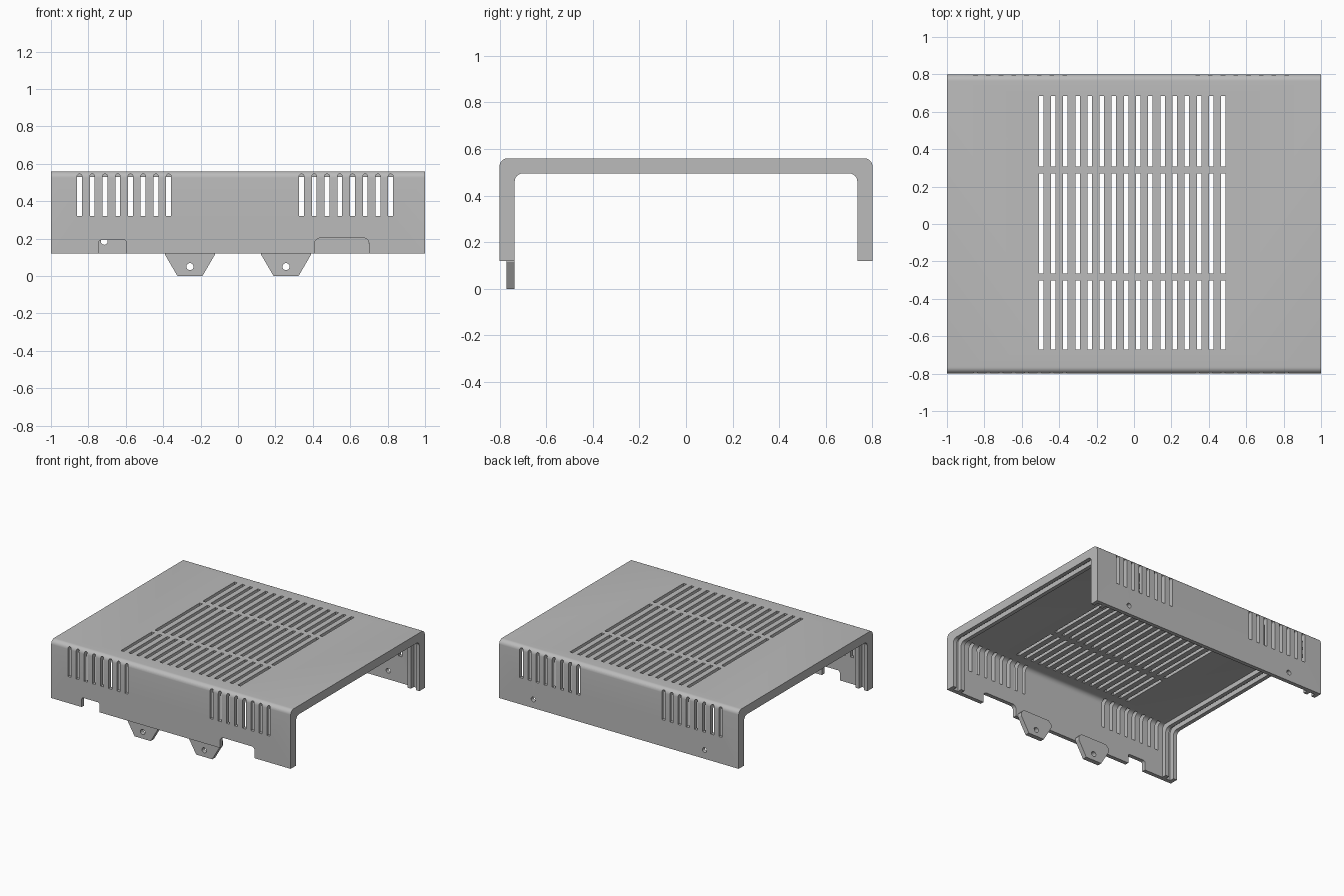
import bpy, bmesh
from math import sin, cos, pi, radians
from mathutils import Vector

if "Cube" in bpy.data.objects:
    bpy.data.objects.remove(bpy.data.objects["Cube"], do_unlink=True)

grey = bpy.data.materials.new("plain grey")
grey.use_nodes = True
colour = (0.5, 0.5, 0.5, 1)
grey.diffuse_color = colour
grey.node_tree.nodes["Principled BSDF"].inputs["Base Color"].default_value = colour


def rounded(corners, steps=8):
    """Outline from (a, b, radius) square corners; radius 0 stays sharp."""
    out = []
    for i, (a, b, r) in enumerate(corners):
        p = Vector((a, b))
        if r == 0:
            out.append(p)
            continue
        u = (Vector(corners[i - 1][:2]) - p).normalized()
        v = (Vector(corners[(i + 1) % len(corners)][:2]) - p).normalized()
        for k in range(steps + 1):
            t = pi / 2 * k / steps
            out.append(p + r * (u + v) - r * (v * cos(t) + u * sin(t)))
    return out


def box(a0, a1, b0, b1, r=0):
    """Rectangle outline whose two upper corners may be rounded."""
    return rounded([(a0, b0, 0), (a0, b1, r), (a1, b1, r), (a1, b0, 0)])


def circle(a, b, r, n=20):
    return [Vector((a + r * cos(2 * pi * k / n), b + r * sin(2 * pi * k / n))) for k in range(n)]


def prism(bm, outline, axis, lo, hi):
    """Extrude an outline along an axis: x uses (y, z), y uses (x, z), z uses (x, y)."""
    def place(p, d):
        return {"x": (d, p.x, p.y), "y": (p.x, d, p.y), "z": (p.x, p.y, d)}[axis]
    face = bm.faces.new([bm.verts.new(place(p, lo)) for p in outline])
    moved = bmesh.ops.extrude_face_region(bm, geom=[face])["geom"]
    shift = Vector(place(Vector((0, 0)), hi - lo))
    bmesh.ops.translate(bm, vec=shift, verts=[g for g in moved if isinstance(g, bmesh.types.BMVert)])


def make(name, bm):
    bmesh.ops.recalc_face_normals(bm, faces=bm.faces)
    mesh = bpy.data.meshes.new(name)
    bm.to_mesh(mesh)
    bm.free()
    ob = bpy.data.objects.new(name, mesh)
    bpy.context.collection.objects.link(ob)
    mesh.materials.append(grey)
    return ob


def activate(ob):
    bpy.ops.object.select_all(action="DESELECT")
    ob.select_set(True)
    bpy.context.view_layer.objects.active = ob


def cut(ob, cutter):
    cutter.hide_render = True
    mod = ob.modifiers.new("cut", "BOOLEAN")
    mod.operation, mod.solver, mod.object = "DIFFERENCE", "EXACT", cutter
    activate(ob)
    bpy.ops.object.modifier_apply(modifier=mod.name)
    bpy.data.objects.remove(cutter, do_unlink=True)


BOTTOM, TOP, HALF = 0.12, 0.56, 0.8
RIB, SKIN, FILLET = 0.065, 0.03, 0.035

# Cover: thick bent sheet, later thinned between the end ribs
bm = bmesh.new()
prism(bm, rounded([
    (-HALF, BOTTOM, 0), (-HALF, TOP, FILLET), (HALF, TOP, FILLET), (HALF, BOTTOM, 0),
    (HALF - RIB, BOTTOM, 0), (HALF - RIB, TOP - RIB, FILLET),
    (RIB - HALF, TOP - RIB, FILLET), (RIB - HALF, BOTTOM, 0)]), "x", -1, 1)
cover = make("cover", bm)

# Interior and the panel grooves between paired ribs
bm = bmesh.new()
for lo, hi in ((-0.97, -0.93), (-0.9, 0.9), (0.93, 0.97)):
    prism(bm, box(SKIN - HALF, HALF - SKIN, 0, TOP - SKIN, FILLET), "x", lo, hi)
cut(cover, make("cavity_cutter", bm))

bm = bmesh.new()
# Side vents in both walls
for start in (-0.847, 0.34):
    for i in range(8):
        x = start + 0.068 * i
        for lo, hi in ((-0.9, -0.74), (0.74, 0.9)):
            prism(bm, box(x - 0.013, x + 0.013, 0.32, 0.545, 0.012), "y", lo, hi)
# Roof vents in three rows
for i in range(16):
    x = -0.497 + 0.065 * i
    for lo, hi in ((-0.67, -0.303), (-0.265, 0.27), (0.307, 0.685)):
        prism(bm, box(x - 0.012, x + 0.012, lo, hi), "z", 0.45, 0.7)
# Front cable notches
prism(bm, box(-0.745, -0.595, 0, 0.192, 0.015), "y", -0.9, -0.7)
prism(bm, box(0.41, 0.7, 0, 0.203, 0.03), "y", -0.9, -0.7)
# Rear screw holes
for x in (-0.715, 0.715):
    prism(bm, circle(x, 0.185, 0.018), "y", 0.7, 0.9)
cut(cover, make("vent_cutter", bm))

# Mounting tabs behind the front wall
tabs = []
for side, x in (("right", -0.257), ("left", 0.257)):
    bm = bmesh.new()
    outline = [(-0.067, 0), (0.067, 0), (0.134, 0.115), (0.134, 0.14), (0.11, 0.165),
               (-0.11, 0.165), (-0.134, 0.14), (-0.134, 0.115)]
    prism(bm, [Vector((x + a, b)) for a, b in outline], "y", -0.77, -0.735)
    tab = make(side + "_mounting_tab", bm)
    bm = bmesh.new()
    prism(bm, circle(x, 0.05, 0.019), "y", -0.9, -0.6)
    cut(tab, make("tab_hole_cutter", bm))
    tabs.append(tab)

for ob in [cover] + tabs:
    activate(ob)
    bpy.ops.object.shade_smooth_by_angle(angle=radians(30))
